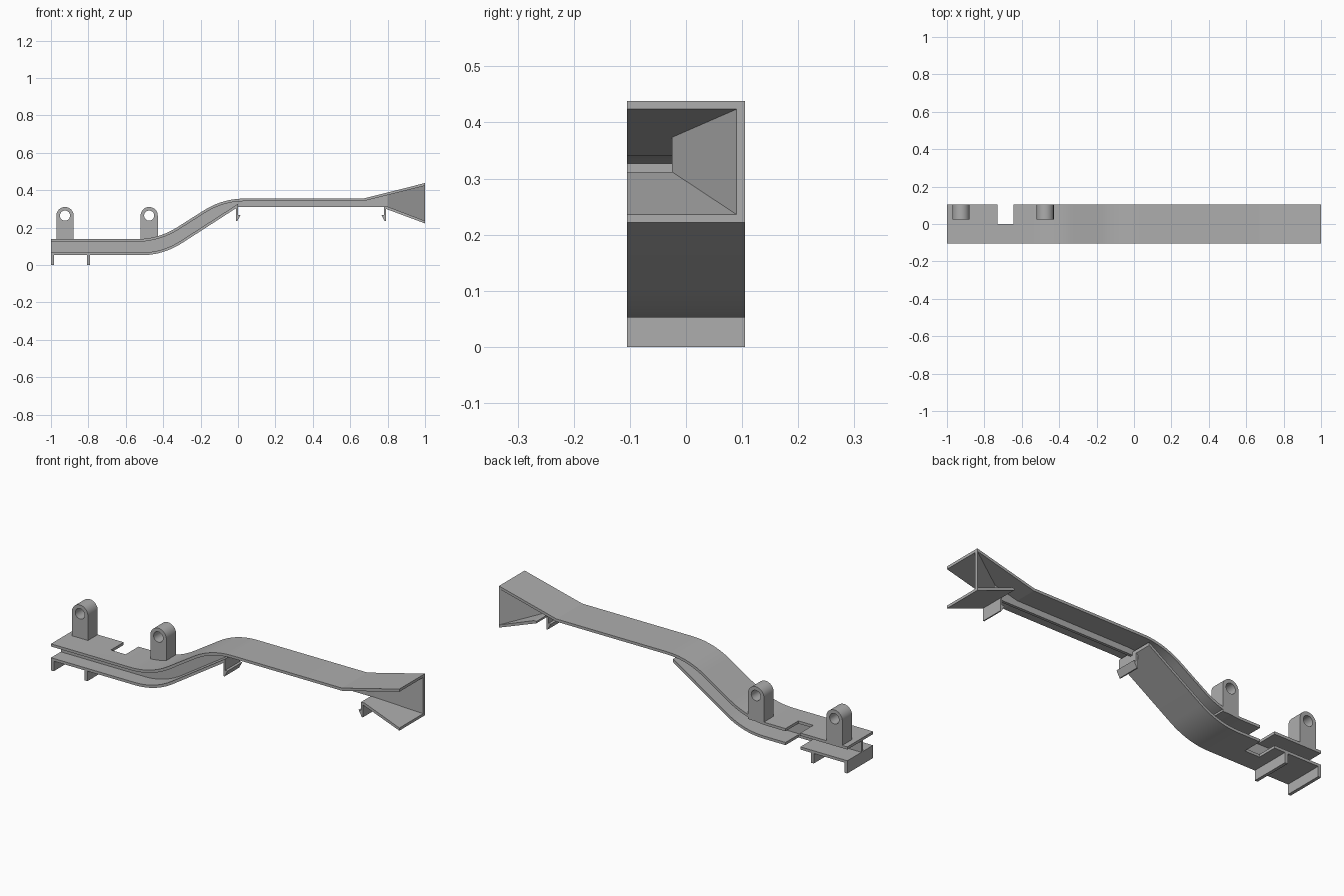
import bpy, bmesh, math
from mathutils import Vector

old = bpy.data.objects.get("Cube")
if old:
    bpy.data.objects.remove(old)

grey = bpy.data.materials.new("plain grey")
grey.use_nodes = True
colour = (0.42, 0.42, 0.42, 1)
grey.diffuse_color = colour
grey.node_tree.nodes["Principled BSDF"].inputs["Base Color"].default_value = colour

HALF = 0.105       # half width of the whole strip
THICK = 0.014      # sheet thickness


def finish(name, bm):
    bmesh.ops.recalc_face_normals(bm, faces=bm.faces)
    mesh = bpy.data.meshes.new(name)
    bm.to_mesh(mesh)
    bm.free()
    mesh.materials.append(grey)
    ob = bpy.data.objects.new(name, mesh)
    bpy.context.collection.objects.link(ob)
    return ob


def extrude(name, outline, y0, y1):
    """Side outline in x, z pulled from y0 to y1."""
    bm = bmesh.new()
    face = bm.faces.new([bm.verts.new((x, y0, z)) for x, z in outline])
    new = bmesh.ops.extrude_face_region(bm, geom=[face])["geom"]
    verts = [v for v in new if isinstance(v, bmesh.types.BMVert)]
    bmesh.ops.translate(bm, verts=verts, vec=(0, y1 - y0, 0))
    return finish(name, bm)


def box(name, x0, x1, y0, y1, z0, z1):
    return extrude(name, [(x0, z0), (x1, z0), (x1, z1), (x0, z1)], y0, y1)


def rounded(corners, tangent, steps=10):
    """Path whose chosen corners become smooth bends."""
    path = []
    for i, (x, z, bend) in enumerate(corners):
        p = Vector((x, z))
        if not bend:
            path.append(p)
            continue
        a = p + (Vector(corners[i - 1][:2]) - p).normalized() * tangent
        b = p + (Vector(corners[i + 1][:2]) - p).normalized() * tangent
        for k in range(steps + 1):
            t = k / steps
            path.append(a * (1 - t) ** 2 + p * 2 * t * (1 - t) + b * t * t)
    return path


def offset(path, dist):
    """Path moved sideways, with its ends kept at the same x."""
    out = []
    for i, p in enumerate(path):
        d = (path[min(i + 1, len(path) - 1)] - path[max(i - 1, 0)]).normalized()
        if i in (0, len(path) - 1):
            out.append(p + Vector((0, dist / d.x)))
        else:
            out.append(p + Vector((-d.y, d.x)) * dist)
    return out


def cut(ob, cutter):
    mod = ob.modifiers.new("cut", "BOOLEAN")
    mod.operation = "DIFFERENCE"
    mod.solver = "EXACT"
    mod.object = cutter
    bpy.context.view_layer.objects.active = ob
    bpy.ops.object.modifier_apply(modifier=mod.name)


def drop(ob):
    bpy.data.objects.remove(ob)


# Bent plates
top = rounded([(-1, 0.138, 0), (-0.425, 0.138, 1), (-0.083, 0.355, 1),
               (0.67, 0.355, 0), (1, 0.438, 0)], 0.12)
low = rounded([(-1, 0.052, 0), (-0.4, 0.052, 1), (0, 0.31, 0)], 0.12)
top_under = offset(top, -THICK)
low_upper = offset(low, THICK)
top_plate = extrude("top_plate", top + top_under[::-1], -HALF, HALF)
bottom_plate = extrude("bottom_plate", low + low_upper[::-1], -HALF, HALF)

# Notch through the back half of both plates
notch = box("notch_cutter", -0.73, -0.645, 0, 0.2, -0.1, 0.3)
notch.hide_render = True
for plate in (top_plate, bottom_plate):
    cut(plate, notch)
drop(notch)

# Upright web between the plates
WEB0, WEB1 = -0.025, -0.01
web_top = [p for p in offset(top, -THICK / 2) if p.x < 0.7]
web_low = offset(low, THICK / 2)[:-1]
extrude("web", web_top + [Vector((0.8, 0.38)), Vector((0.8, 0.31)),
                          Vector((0, 0.31))] + web_low[::-1], WEB0, WEB1)

# Flared end: sloping lower flap and slanted wall
extrude("flared_flap", [(0.785, 0.312), (0.785, 0.302), (1, 0.222), (1, 0.236),
                        (0.8, 0.312)], -HALF, HALF)
bm = bmesh.new()
rings = []
for x, y, z0, z1 in ((0.8, WEB0, 0.306, 0.38), (1, HALF - 0.015, 0.229, 0.43)):
    rings.append([bm.verts.new((x, y + dy, z)) for dy, z in
                  ((0, z0), (0.015, z0), (0.015, z1), (0, z1))])
for ring in rings:
    bm.faces.new(ring)
for i in range(4):
    j = (i + 1) % 4
    bm.faces.new((rings[0][i], rings[0][j], rings[1][j], rings[1][i]))
finish("flared_wall", bm)

# Feet under the low end
for name, x in (("end_foot", -1), ("inner_foot", -0.807)):
    box(name, x, x + 0.016, -HALF, HALF, 0, 0.056)

# Mounting lugs with a round hole
for name, x in (("end_lug", -0.925), ("inner_lug", -0.475)):
    r, zc = 0.046, 0.264
    arc = [(x + r * math.cos(a), zc + r * math.sin(a))
           for a in (math.pi * k / 20 for k in range(21))]
    lug = extrude(name, arc + [(x - r, 0.13), (x + r, 0.13)], 0.025, HALF)
    hole = extrude("hole_cutter", [(x + 0.027 * math.cos(a), zc + 0.027 * math.sin(a))
                   for a in (math.tau * k / 32 for k in range(32))], -0.1, 0.2)
    hole.hide_render = True
    cut(lug, hole)
    drop(hole)

# Barbed clips under the raised span
for name, x, side in (("middle_clip", -0.01, 1), ("flare_clip", 0.79, -1)):
    shape = [(0, 0.312), (0, 0.235), (0.006, 0.235), (0.024, 0.268),
             (0.01, 0.268), (0.01, 0.312)]
    extrude(name, [(x + side * dx, z) for dx, z in shape], -HALF, 0.015)

# Smooth bends, sharp edges
bpy.ops.object.select_all(action="DESELECT")
for ob in bpy.context.scene.objects:
    if ob.type == "MESH" and grey.name in ob.data.materials:
        ob.select_set(True)
        bpy.context.view_layer.objects.active = ob
bpy.ops.object.shade_smooth_by_angle(angle=math.radians(12))
